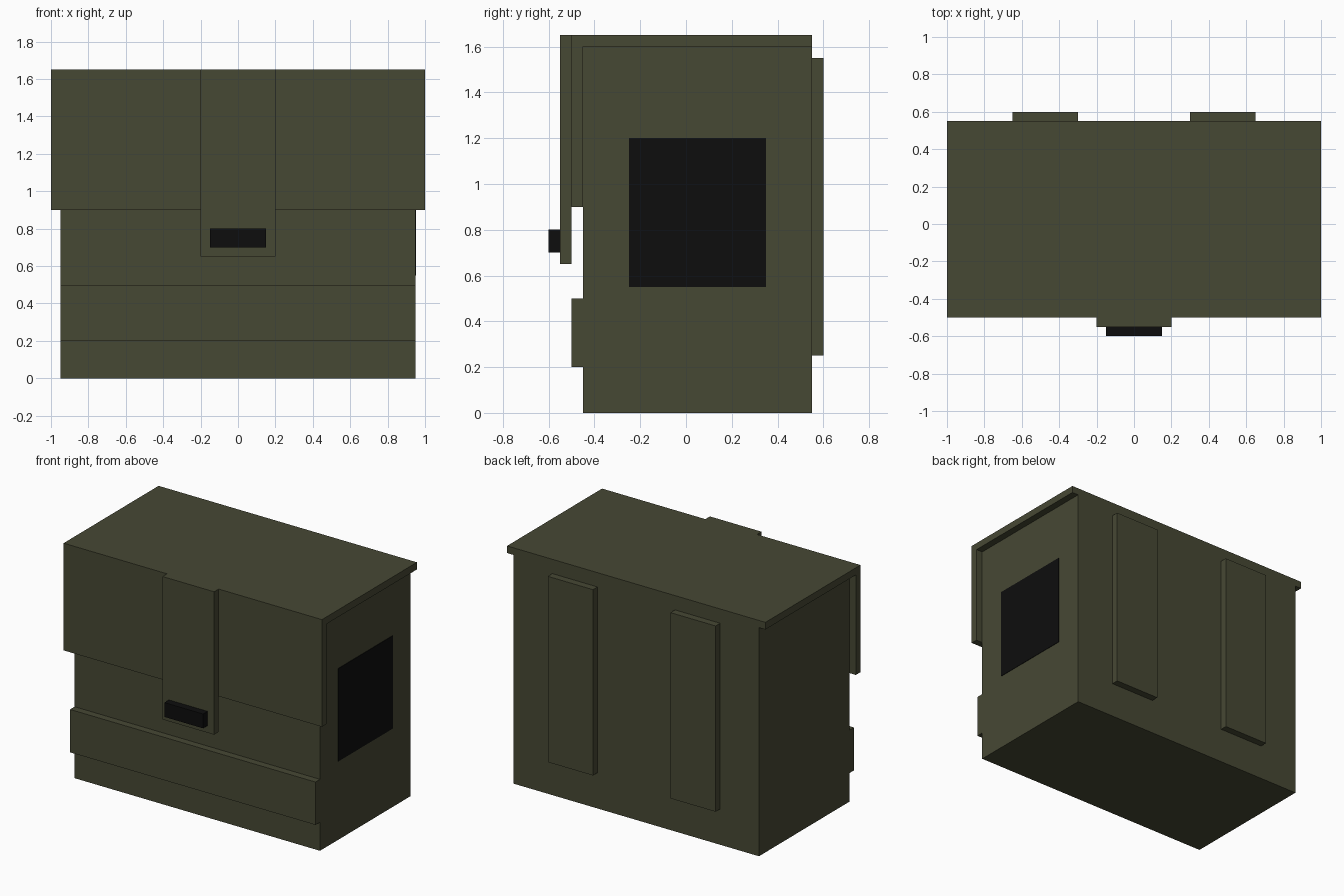
import bpy
import bmesh
from mathutils import Vector

if "Cube" in bpy.data.objects:
    bpy.data.objects.remove(bpy.data.objects["Cube"])


def material(name, rgb):
    m = bpy.data.materials.new(name)
    m.diffuse_color = (*rgb, 1.0)
    m.use_nodes = True
    m.node_tree.nodes["Principled BSDF"].inputs["Base Color"].default_value = m.diffuse_color
    return m


OLIVE = material("olive canvas", (0.062, 0.065, 0.034))
BLACK = material("black", (0.004, 0.004, 0.004))


def box(name, x, y, z, mat):
    """Axis-aligned box from (min, max) ranges."""
    bm = bmesh.new()
    bmesh.ops.create_cube(bm, size=1.0)
    for v in bm.verts:
        v.co = Vector([(r[0] + r[1]) / 2 + c * (r[1] - r[0])
                       for r, c in zip((x, y, z), v.co)])
    mesh = bpy.data.meshes.new(name)
    bm.to_mesh(mesh)
    bm.free()
    mesh.materials.append(mat)
    obj = bpy.data.objects.new(name, mesh)
    bpy.context.collection.objects.link(obj)
    return obj


# Main bag and the raised band across its front
box("bag_body", (-0.95, 0.95), (-0.45, 0.55), (0, 1.6), OLIVE)
box("front_band", (-0.95, 0.95), (-0.5, -0.45), (0.2, 0.5), OLIVE)

# Lid with the flap hanging over the front
box("lid", (-1, 1), (-0.5, 0.55), (1.6, 1.65), OLIVE)
box("front_flap", (-1, 1), (-0.5, -0.45), (0.9, 1.6), OLIVE)

# Closing strap and buckle
box("closing_strap", (-0.2, 0.2), (-0.55, -0.5), (0.65, 1.65), OLIVE)
box("buckle", (-0.15, 0.15), (-0.6, -0.55), (0.7, 0.8), BLACK)

# Dark patch on the right side only
box("side_patch", (0.948, 0.953), (-0.25, 0.35), (0.55, 1.2), BLACK)

# Pair of shoulder straps on the back
for side, x in (("left", (-0.65, -0.3)), ("right", (0.3, 0.65))):
    box("shoulder_strap_" + side, x, (0.55, 0.6), (0.25, 1.55), OLIVE)
